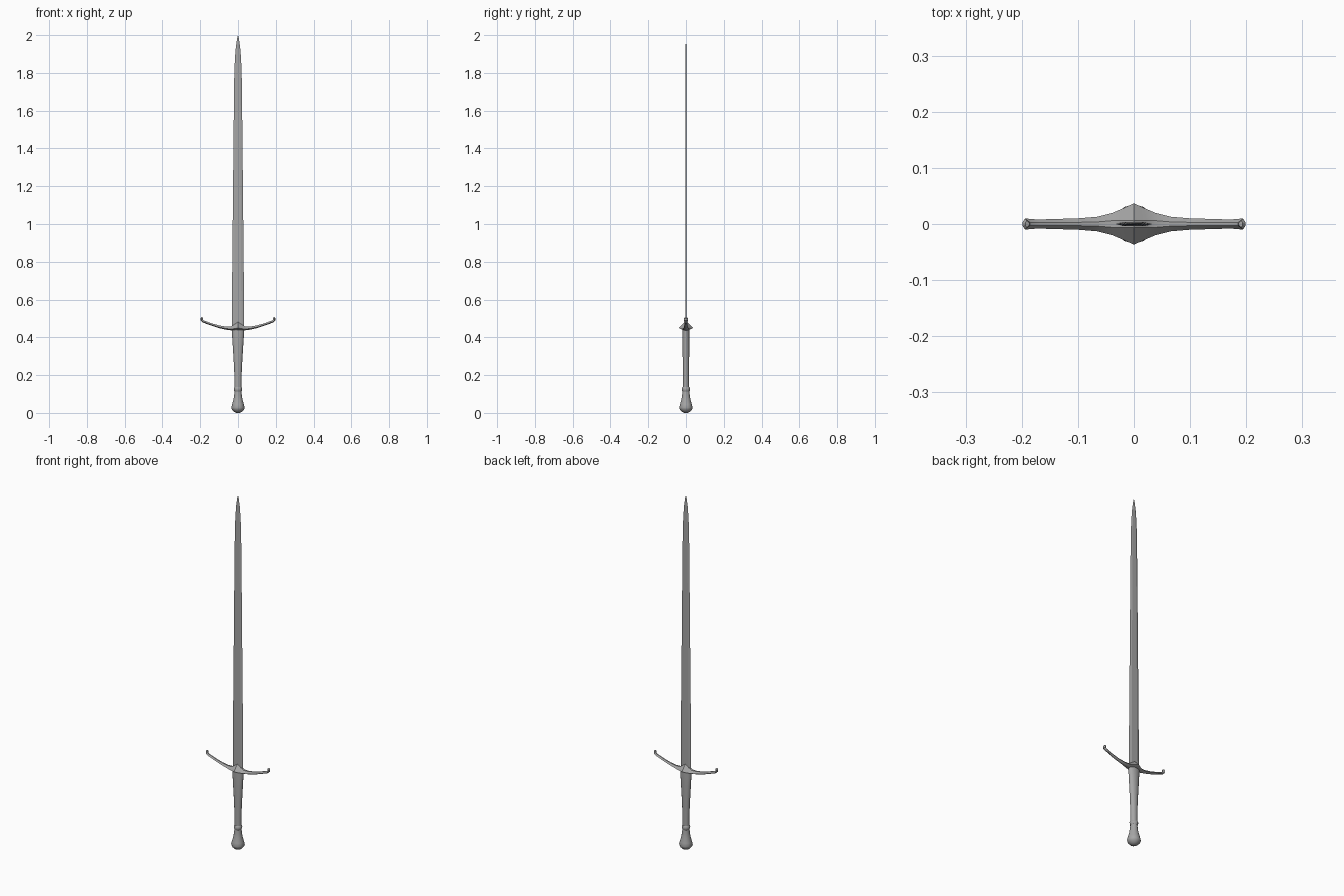
import bpy, bmesh, math
from mathutils import Vector

if "Cube" in bpy.data.objects:
    bpy.data.objects.remove(bpy.data.objects["Cube"])

# Dark steel grey shared by every part
steel = bpy.data.materials.new("dark_steel")
steel.diffuse_color = (0.38, 0.38, 0.38, 1)
steel.use_nodes = True
steel.node_tree.nodes["Principled BSDF"].inputs["Base Color"].default_value = steel.diffuse_color


def loft(name, rings, angle=30):
    """Skin a list of equal-length rings and cap both ends."""
    bm = bmesh.new()
    loops = [[bm.verts.new(p) for p in r] for r in rings]
    n = len(loops[0])
    for a, b in zip(loops, loops[1:]):
        for i in range(n):
            j = (i + 1) % n
            bm.faces.new((a[i], a[j], b[j], b[i]))
    bm.faces.new(loops[0])
    bm.faces.new(loops[-1])
    bmesh.ops.recalc_face_normals(bm, faces=bm.faces)
    me = bpy.data.meshes.new(name)
    bm.to_mesh(me)
    bm.free()
    me.materials.append(steel)
    ob = bpy.data.objects.new(name, me)
    bpy.context.collection.objects.link(ob)
    bpy.context.view_layer.objects.active = ob
    ob.select_set(True)
    bpy.ops.object.shade_smooth_by_angle(angle=math.radians(angle))
    ob.select_set(False)
    return ob


def oval(rx, ry, z, n):
    return [(rx * math.cos(2 * math.pi * i / n), ry * math.sin(2 * math.pi * i / n), z)
            for i in range(n)]


# Blade: flat six-sided section with bevelled edges and a pointed tip
def blade_ring(z, w, t):
    s = 0.55 * w
    return [(-w, 0, z), (-s, -t, z), (s, -t, z), (w, 0, z), (s, t, z), (-s, t, z)]


loft("blade", [blade_ring(*s) for s in [
    (0.44, 0.033, 0.004), (0.80, 0.030, 0.0035), (1.20, 0.026, 0.003),
    (1.60, 0.022, 0.0022), (1.80, 0.0195, 0.002), (1.88, 0.016, 0.0018),
    (1.94, 0.011, 0.0015), (1.98, 0.005, 0.001), (2.0, 0.0004, 0.0004)]], 10)

# Crossguard: six-sided section swept along an upswept arm, repeated on both sides
# columns: x, z, half depth, half thickness
arm = [(0.0, 0.457, 0.037, 0.024), (0.018, 0.451, 0.029, 0.016),
       (0.038, 0.447, 0.020, 0.010), (0.065, 0.449, 0.013, 0.008),
       (0.10, 0.456, 0.010, 0.007), (0.14, 0.468, 0.009, 0.006),
       (0.17, 0.479, 0.008, 0.006), (0.184, 0.484, 0.009, 0.006),
       (0.192, 0.491, 0.010, 0.006), (0.192, 0.500, 0.010, 0.007),
       (0.190, 0.506, 0.006, 0.004)]
stations = [(-x, z, d, t) for x, z, d, t in reversed(arm[1:])] + arm
rings = []
for i, (x, z, d, t) in enumerate(stations):
    a, b = stations[max(i - 1, 0)], stations[min(i + 1, len(stations) - 1)]
    tan = Vector((b[0] - a[0], 0, b[1] - a[1])).normalized()
    up, side, c = Vector((-tan.z, 0, tan.x)), Vector((0, 1, 0)), Vector((x, 0, z))
    k = min(0.3 * d, 0.006)
    rings.append([c + side * s + up * h for s, h in
                  [(-d, -0.3 * t), (-k, t), (k, t), (d, -0.3 * t), (k, -t), (-k, -t)]])
loft("crossguard", rings)

# Grip: oval handle widening toward the guard
loft("grip", [oval(rx, ry, z, 16) for z, rx, ry in [
    (0.12, 0.018, 0.016), (0.20, 0.019, 0.016), (0.28, 0.023, 0.017),
    (0.36, 0.028, 0.018), (0.42, 0.032, 0.018), (0.45, 0.033, 0.017)]], 50)

# Collar between grip and pommel
loft("collar", [oval(r, r, z, 12) for z, r in [
    (0.113, 0.018), (0.118, 0.021), (0.130, 0.022), (0.137, 0.018)]], 45)

# Pommel: flared bulb with a shallow domed base
loft("pommel", [oval(r, r, z, 12) for z, r in [
    (0.0, 0.008), (0.006, 0.021), (0.018, 0.032), (0.028, 0.035),
    (0.045, 0.031), (0.07, 0.024), (0.095, 0.020), (0.12, 0.018)]], 35)
